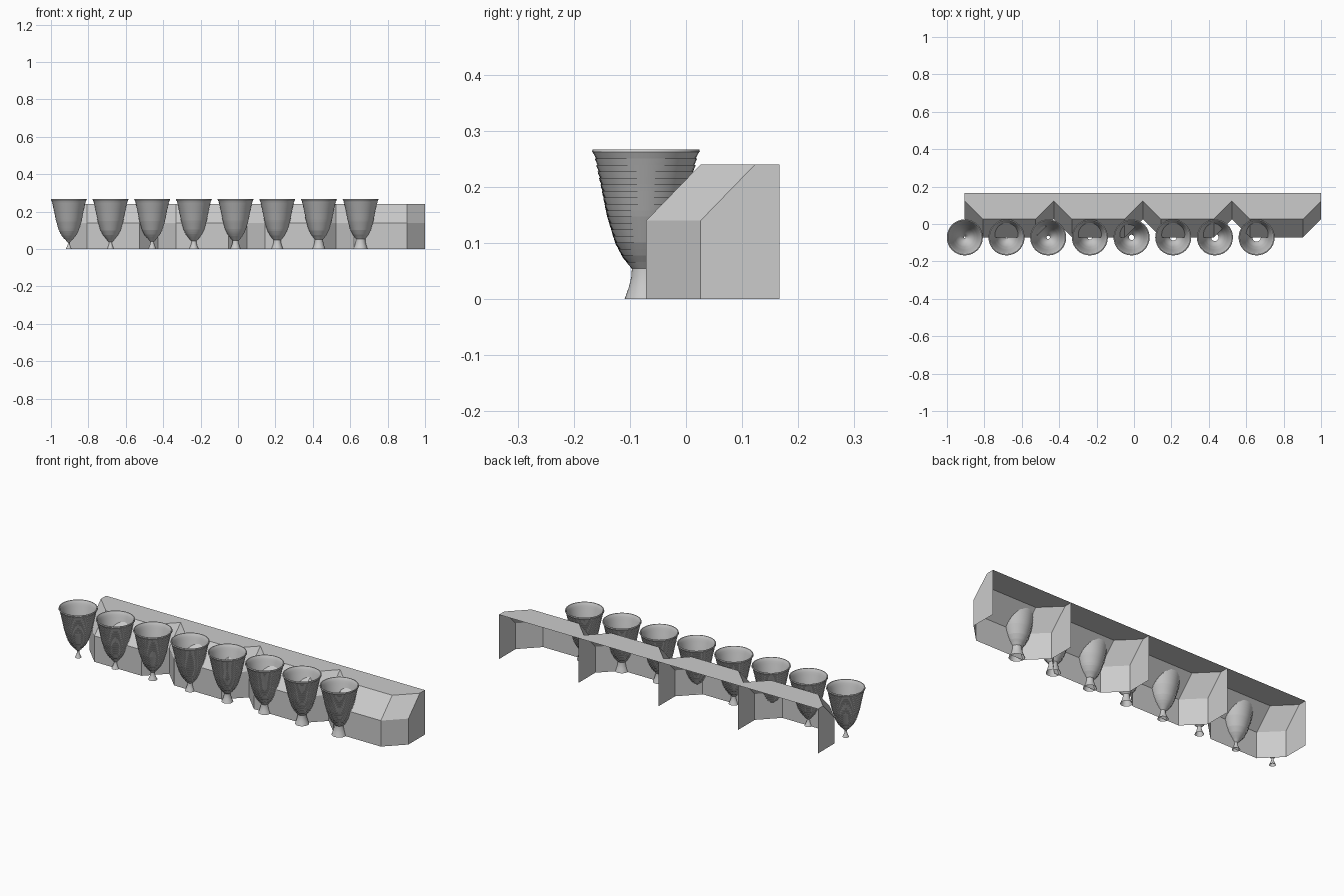
import bpy, bmesh, math

if "Cube" in bpy.data.objects:
    bpy.data.objects.remove(bpy.data.objects["Cube"])

grey = bpy.data.materials.new("plain grey")
grey.diffuse_color = (0.6, 0.6, 0.6, 1)
grey.use_nodes = True
grey.node_tree.nodes["Principled BSDF"].inputs["Base Color"].default_value = grey.diffuse_color


def make_object(name, verts, faces):
    mesh = bpy.data.meshes.new(name)
    mesh.from_pydata(verts, [], faces)
    mesh.materials.append(grey)
    obj = bpy.data.objects.new(name, mesh)
    bpy.context.collection.objects.link(obj)
    return obj


def merge(obj):
    bm = bmesh.new()
    bm.from_mesh(obj.data)
    bmesh.ops.remove_doubles(bm, verts=bm.verts, dist=1e-5)
    bm.to_mesh(obj.data)
    bm.free()


# Bench shell: four chamfered bays, open at the back and underneath
BACK, MID, FRONT, CH = 0.167, 0.026, -0.071, 0.097
LOW, HIGH, BAYS = 0.14, 0.24, 4
X0, X1 = -0.905, 1.0
width = (X1 - X0) / BAYS
verts, faces = [], []


def add_face(points):
    faces.append(list(range(len(verts), len(verts) + len(points))))
    verts.extend(points)


for b in range(BAYS):
    a = X0 + b * width
    c = a + width
    path = [(a, MID), (a + CH, FRONT), (c - CH, FRONT), (c, MID)]
    for (xa, ya), (xb, yb) in zip(path, path[1:]):
        add_face([(xa, ya, 0), (xb, yb, 0), (xb, yb, LOW), (xa, ya, LOW)])
        add_face([(xa, ya, LOW), (xb, yb, LOW), (xb, yb + CH, HIGH), (xa, ya + CH, HIGH)])
    add_face([(x, y + CH, HIGH) for x, y in path] + [(c, BACK, HIGH), (a, BACK, HIGH)])

# End walls and partitions between bays
for b in range(BAYS + 1):
    x = X0 + b * width
    wall = [(x, MID, 0), (x, BACK, 0), (x, BACK, HIGH), (x, MID + CH, HIGH), (x, MID, LOW)]
    add_face(wall if b else wall[::-1])
merge(make_object("bench_shell", verts, faces))

# Bowl silhouette shared by all cups: (height, radius)
CURVE = [(0.03, 0.002), (0.04, 0.010), (0.055, 0.025), (0.075, 0.041), (0.1, 0.054),
         (0.15, 0.069), (0.2, 0.079), (0.25, 0.090), (0.267, 0.0955)]


def bowl_radius(z):
    for (z0, r0), (z1, r1) in zip(CURVE, CURVE[1:]):
        if z <= z1:
            return r0 + (r1 - r0) * (z - z0) / (z1 - z0)
    return CURVE[-1][1]


def lathe(name, profile, x, y, sides=32):
    vs, fs = [], []
    for r, z in profile:
        for k in range(sides):
            t = 2 * math.pi * k / sides
            vs.append((x + r * math.cos(t), y + r * math.sin(t), z))
    for j in range(len(profile) - 1):
        for k in range(sides):
            n = (k + 1) % sides
            fs.append((j * sides + k, j * sides + n, (j + 1) * sides + n, (j + 1) * sides + k))
    obj = make_object(name, vs, fs)
    bpy.ops.object.select_all(action='DESELECT')
    obj.select_set(True)
    bpy.context.view_layer.objects.active = obj
    bpy.ops.object.shade_smooth_by_angle(angle=math.radians(30))
    return obj


# Eight ribbed cups, each with a wider open foot than the last
CUPS, RINGS, TOP, CUP_Y = 8, 18, 0.267, -0.0715
for i in range(CUPS):
    f = i / (CUPS - 1)
    x = -0.9045 + 1.56 * f
    waist_z = 0.034 + 0.021 * f
    waist_r = bowl_radius(waist_z)
    foot_r = 0.016 + 0.022 * f
    # stepped outer wall, then a rim and a smooth inner wall
    profile = [(waist_r, waist_z)]
    rim_z = TOP - 0.005
    step = (rim_z - waist_z) / RINGS
    for k in range(RINGS):
        z0, z1 = waist_z + k * step, waist_z + (k + 1) * step
        r1 = bowl_radius(z1) + 0.001
        profile += [(max(waist_r, bowl_radius(z0) - 0.002), z0), (r1, z1)]
    profile += [(0.0965, rim_z), (0.095, TOP), (0.091, TOP)]
    for k in range(RINGS, 0, -1):
        z = waist_z + k * step
        profile.append((max(waist_r * 0.9, bowl_radius(z) - 0.006), z))
    profile.append((waist_r * 0.9, waist_z))
    lathe(f"ribbed_cup_{i + 1}", profile, x, CUP_Y)
    # flared foot
    foot = [(foot_r, 0), (foot_r + (waist_r - foot_r) * 0.6, waist_z * 0.4),
            (foot_r + (waist_r - foot_r) * 0.95, waist_z * 0.75), (waist_r, waist_z)]
    lathe(f"cup_foot_{i + 1}", foot, x, CUP_Y)
